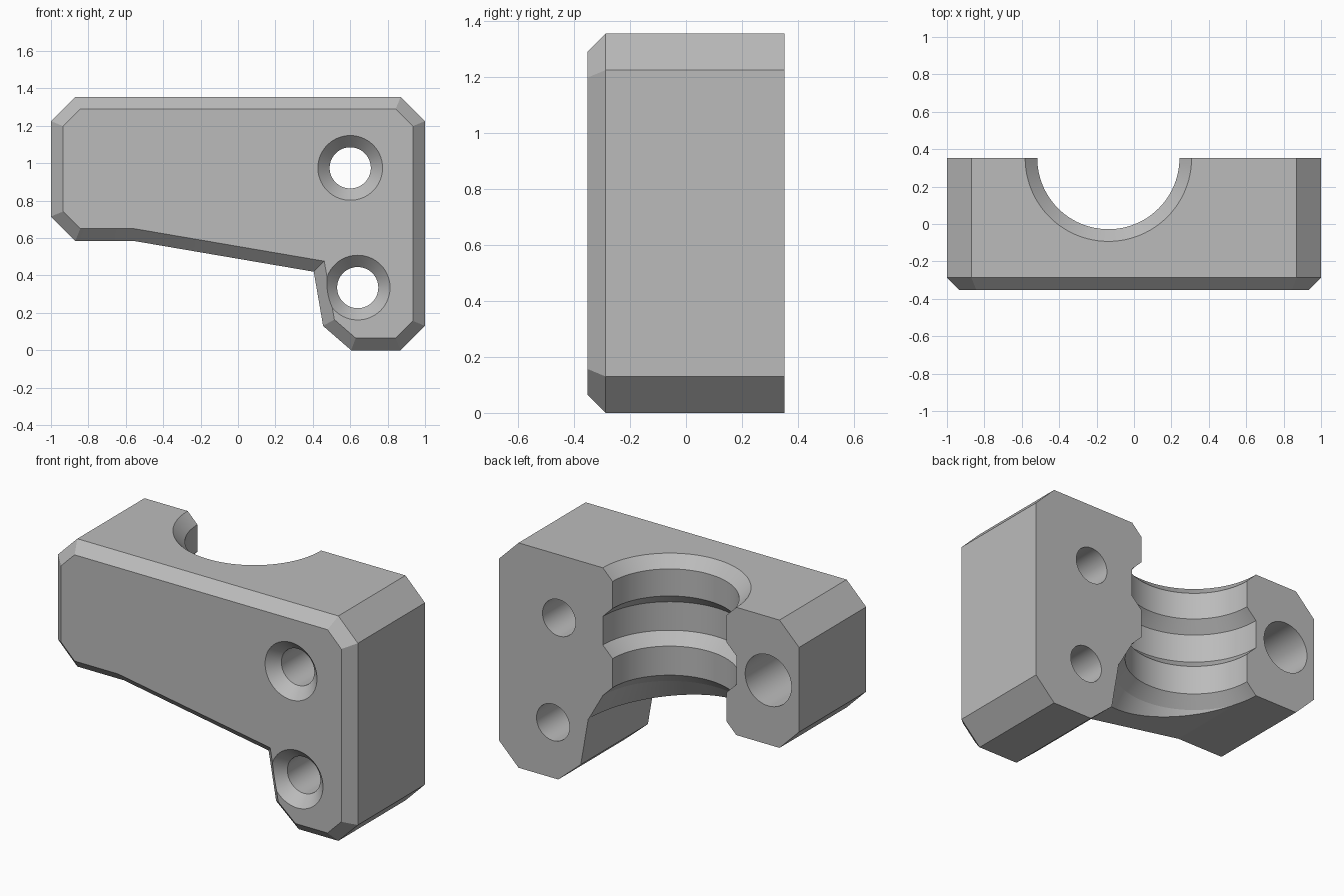
import bpy, bmesh, math
from mathutils import Vector, Matrix

cube = bpy.data.objects.get("Cube")
if cube:
    bpy.data.objects.remove(cube, do_unlink=True)

FRONT, BACK, BEVEL = -0.352, 0.352, 0.065
SEGMENTS = 96

grey = bpy.data.materials.new("plain grey")
grey.use_nodes = True
colour = (0.5, 0.5, 0.5, 1)
grey.diffuse_color = colour
grey.node_tree.nodes["Principled BSDF"].inputs["Base Color"].default_value = colour


def make_object(name, bm):
    bmesh.ops.recalc_face_normals(bm, faces=bm.faces)
    mesh = bpy.data.meshes.new(name)
    bm.to_mesh(mesh)
    bm.free()
    mesh.materials.append(grey)
    obj = bpy.data.objects.new(name, mesh)
    bpy.context.collection.objects.link(obj)
    return obj


def inset(points, amount):
    """Mitred inward offset of a clockwise outline."""
    result = []
    for i, p in enumerate(points):
        a = (p - points[i - 1]).normalized()
        b = (points[(i + 1) % len(points)] - p).normalized()
        na, nb = Vector((a.y, -a.x)), Vector((b.y, -b.x))
        result.append(p + (na + nb) * amount / (1 + na.dot(nb)))
    return result


def loft(name, rings):
    """Join closed rings of points and cap both ends."""
    bm = bmesh.new()
    loops = [[bm.verts.new(p) for p in ring] for ring in rings]
    for lo, hi in zip(loops, loops[1:]):
        for i in range(len(lo)):
            bm.faces.new((lo[i - 1], lo[i], hi[i], hi[i - 1]))
    bm.faces.new(loops[0])
    bm.faces.new(loops[-1])
    return make_object(name, bm)


def turned(name, profile, matrix):
    """Solid of revolution from (radius, height) pairs."""
    angles = [math.tau * i / SEGMENTS for i in range(SEGMENTS)]
    return loft(name, [[matrix @ Vector((r * math.cos(t), r * math.sin(t), h))
                        for t in angles] for r, h in profile])


# Bracket body: L-shaped outline, bevelled around the front face
outline = [Vector(p) for p in (
    (-0.87, 1.355), (0.87, 1.355), (1, 1.225), (1, 0.13), (0.87, 0), (0.605, 0),
    (0.455, 0.13), (0.405, 0.42), (-0.56, 0.585), (-0.87, 0.585),
    (-1, 0.715), (-1, 1.225))]
body = loft("bracket_body", [
    [(p.x, y, p.y) for p in ring] for ring, y in (
        (inset(outline, BEVEL), FRONT), (outline, FRONT + BEVEL), (outline, BACK))])

# Half-round channel in the back with one wide groove and flared ends
wide, narrow = 0.445, 0.38
channel = turned("channel_cutter", [
    (0.542, 0.38), (0.542, 0.415), (wide, 0.585), (narrow, 0.65),
    (narrow, 0.825), (wide, 0.89), (wide, 1.062), (narrow, 1.127),
    (narrow, 1.29), (wide, 1.355), (wide, 1.45)],
    Matrix.Translation((-0.137, BACK, 0)))

# Holes run along y: two countersunk through holes, one blind hole from the back
to_y = Matrix.Rotation(-math.pi / 2, 4, "X")
rim, bore = 0.173, 0.11
screw = [(rim, FRONT - 0.1), (rim, FRONT), (bore, FRONT + 0.065), (bore, BACK + 0.1)]
blind = [(0.154, BACK - 0.45), (0.154, BACK + 0.1)]
cutters = [channel]
for name, x, z, profile in (("upper_screw_cutter", 0.6, 0.975, screw),
                            ("lower_screw_cutter", 0.64, 0.335, screw),
                            ("blind_hole_cutter", -0.795, 0.972, blind)):
    cutters.append(turned(name, profile, Matrix.Translation((x, 0, z)) @ to_y))

# Cut everything out of the body
bpy.ops.object.select_all(action="DESELECT")
bpy.context.view_layer.objects.active = body
body.select_set(True)
for cutter in cutters:
    mod = body.modifiers.new(cutter.name, "BOOLEAN")
    mod.operation = "DIFFERENCE"
    mod.solver = "EXACT"
    mod.object = cutter
    bpy.ops.object.modifier_apply(modifier=mod.name)
for cutter in cutters:
    bpy.data.objects.remove(cutter, do_unlink=True)

bpy.ops.object.shade_smooth_by_angle(angle=math.radians(8))
